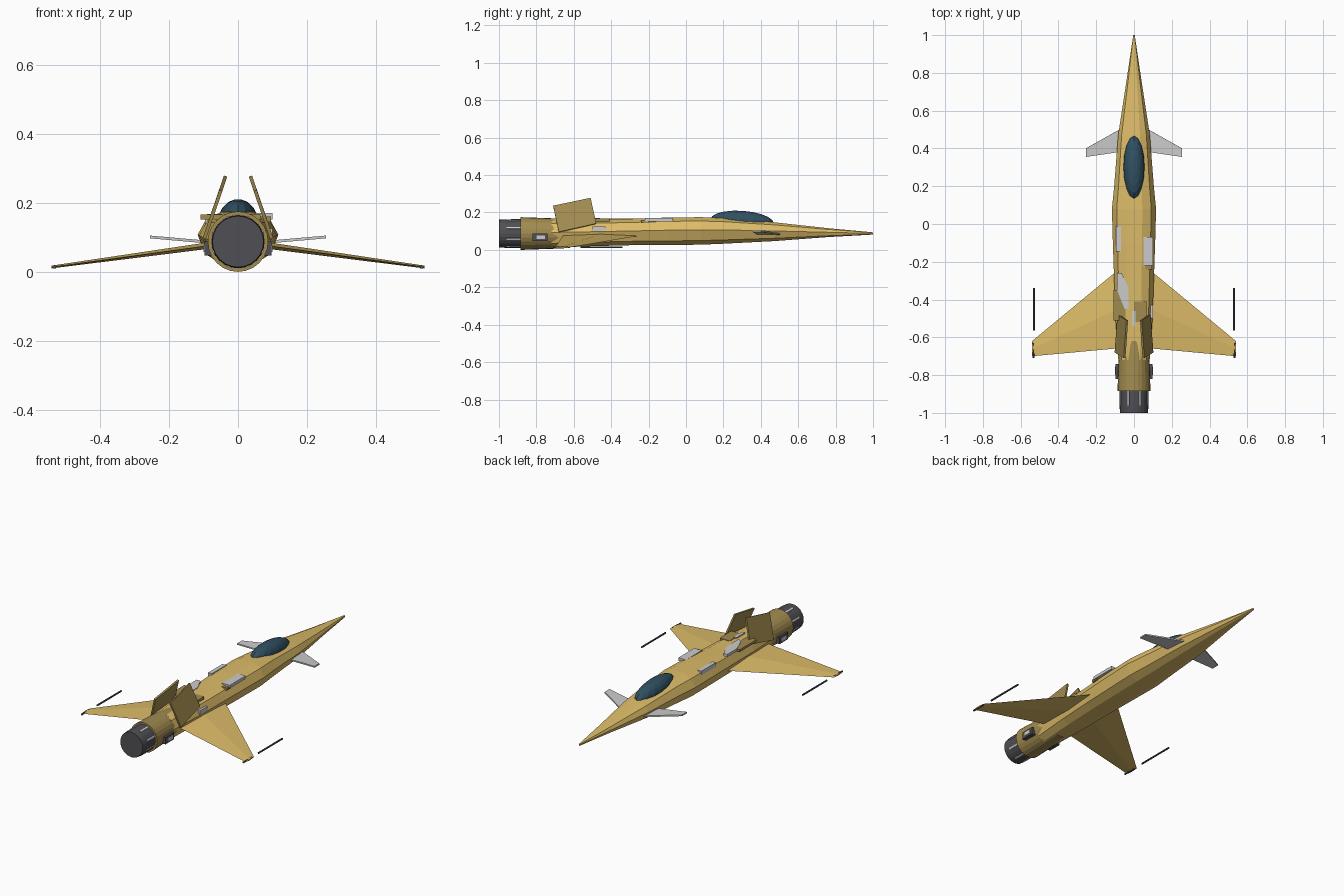
import bpy, bmesh, math
from mathutils import Vector, Matrix

if "Cube" in bpy.data.objects:
    bpy.data.objects.remove(bpy.data.objects["Cube"])


def material(name, color):
    m = bpy.data.materials.new(name)
    m.diffuse_color = (*color, 1)
    m.use_nodes = True
    m.node_tree.nodes["Principled BSDF"].inputs["Base Color"].default_value = m.diffuse_color
    return m


GOLD = material("gold", (0.72, 0.50, 0.14))
BRONZE = material("bronze", (0.36, 0.26, 0.08))
GREY = material("light_grey", (0.52, 0.52, 0.54))
DARK = material("dark_grey", (0.08, 0.08, 0.09))
GLASS = material("tinted_glass", (0.03, 0.08, 0.12))


def finish(name, bm, mat):
    bmesh.ops.recalc_face_normals(bm, faces=bm.faces)
    me = bpy.data.meshes.new(name)
    bm.to_mesh(me)
    bm.free()
    ob = bpy.data.objects.new(name, me)
    bpy.context.collection.objects.link(ob)
    me.materials.append(mat)
    return ob


def loft(name, rings, mat):
    bm = bmesh.new()
    loops = [[bm.verts.new(p) for p in r] for r in rings]
    n = len(loops[0])
    for a, b in zip(loops, loops[1:]):
        for i in range(n):
            bm.faces.new((a[i], a[(i + 1) % n], b[(i + 1) % n], b[i]))
    bm.faces.new(loops[0])
    bm.faces.new(loops[-1])
    return finish(name, bm, mat)


def plate(name, pts, thickness, mat):
    # planar outline thickened equally to both sides
    pts = [Vector(p) for p in pts]
    n = (pts[1] - pts[0]).cross(pts[2] - pts[0]).normalized() * thickness / 2
    return loft(name, [[p - n for p in pts], [p + n for p in pts]], mat)


def box(name, lo, hi, mat):
    (x0, y0, z0), (x1, y1, z1) = lo, hi
    ring = lambda z: [(x0, y0, z), (x1, y0, z), (x1, y1, z), (x0, y1, z)]
    return loft(name, [ring(z0), ring(z1)], mat)


def tube(name, stations, mat, x=0, z=0.0875, sides=24):
    # stations are (y, radius) pairs along the length
    rings = []
    for y, r in stations:
        rings.append([(x + r * math.cos(a), y, z + r * math.sin(a))
                      for a in (2 * math.pi * i / sides for i in range(sides))])
    return loft(name, rings, mat)


# Faceted fuselage: y, half width, bottom, top
stations = [(1.0, 0.004, 0.082, 0.094), (0.75, 0.041, 0.068, 0.117),
            (0.47, 0.084, 0.047, 0.148), (0.2, 0.105, 0.033, 0.170),
            (0.08, 0.117, 0.028, 0.175), (-0.1, 0.112, 0.026, 0.173),
            (-0.3, 0.105, 0.025, 0.166), (-0.5, 0.098, 0.02, 0.163),
            (-0.72, 0.083, 0.012, 0.163)]
section = [(1, 0.08), (0.78, 0.72), (0.38, 1), (-0.38, 1), (-0.78, 0.72),
           (-1, 0.08), (-0.8, -0.7), (-0.4, -1), (0.4, -1), (0.8, -0.7)]
loft("fuselage", [[(w * u, y, (b + t) / 2 + v * (t - b) / 2) for u, v in section]
                  for y, w, b, t in stations], GOLD)

# Canopy
bm = bmesh.new()
bmesh.ops.create_uvsphere(bm, u_segments=16, v_segments=10, radius=1,
                          matrix=Matrix.Translation((0, 0.3, 0.152))
                          @ Matrix.Rotation(math.radians(-4), 4, 'X')
                          @ Matrix.Diagonal((0.056, 0.17, 0.057, 1)))
finish("canopy", bm, GLASS)

# Engine housing and nozzle
tube("engine_housing", [(-0.62, 0.077), (-0.70, 0.081), (-0.885, 0.0875)], BRONZE)
tube("nozzle", [(-0.88, 0.077), (-0.97, 0.076), (-1.0, 0.074)], DARK)
for i in range(8):
    a = 2 * math.pi * (i + 0.5) / 8
    rib = box(f"nozzle_rib_{i}", (-0.005, -0.96, 0.072), (0.005, -0.885, 0.079), GREY)
    rib.data.transform(Matrix.Translation((0, 0, 0.0875)) @ Matrix.Rotation(a, 4, 'Y'))

for side, s in (("left", -1), ("right", 1)):
    # Tapered wing with a thin tip
    def wing_ring(x, front, rear, z, t):
        mid = (front + rear) / 2
        return [(s * x, front, z), (s * x, mid, z + t / 2),
                (s * x, rear, z), (s * x, mid, z - t / 2)]
    loft(f"wing_{side}", [wing_ring(0.05, -0.215, -0.655, 0.081, 0.020),
                          wing_ring(0.54, -0.62, -0.70, 0.014, 0.008)], GOLD)
    # Wing tip rods
    tube(f"tip_rod_{side}", [(-0.34, 0.005), (-0.565, 0.005)], DARK,
         x=s * 0.53, z=0.014, sides=8)
    tube(f"tip_pin_{side}", [(-0.63, 0.005), (-0.71, 0.005)], DARK,
         x=s * 0.532, z=0.014, sides=8)
    # Canard
    plate(f"canard_{side}", [(s * 0.05, 0.515, 0.083), (s * 0.255, 0.40, 0.101),
                             (s * 0.255, 0.355, 0.101), (s * 0.05, 0.385, 0.083)],
          0.008, GREY)
    # Inward leaning tail fin
    plate(f"tail_fin_{side}", [(s * 0.098, -0.68, 0.095), (s * 0.05, -0.71, 0.235),
                               (s * 0.036, -0.51, 0.277), (s * 0.083, -0.48, 0.14)],
          0.010, BRONZE)
    # Side pods on the engine housing
    box(f"engine_pod_{side}", (s * 0.07, -0.82, 0.047), (s * 0.097, -0.74, 0.088), DARK)
    box(f"engine_pod_cap_{side}", (s * 0.09, -0.80, 0.057), (s * 0.1, -0.755, 0.078), GREY)

# Irregular panels on the back
box("panel_front_left", (-0.095, -0.145, 0.14), (-0.07, -0.01, 0.165), GREY)
box("panel_front_right", (0.05, -0.22, 0.152), (0.1, -0.07, 0.170), GREY)
box("panel_right_step", (0.06, -0.24, 0.145), (0.095, -0.20, 0.160), BRONZE)
plate("panel_mid_left", [(-0.09, -0.26, 0.16), (-0.065, -0.26, 0.16),
                         (-0.028, -0.34, 0.16), (-0.028, -0.45, 0.16),
                         (-0.05, -0.45, 0.16), (-0.09, -0.35, 0.16)], 0.016, GREY)
box("panel_rear_left", (-0.108, -0.51, 0.152), (-0.045, -0.35, 0.166), BRONZE)
box("panel_rear_right", (0.0, -0.52, 0.152), (0.065, -0.41, 0.167), BRONZE)
box("panel_centre", (-0.01, -0.54, 0.155), (0.008, -0.46, 0.170), GREY)
box("panel_side_right", (0.085, -0.50, 0.10), (0.1, -0.43, 0.125), GREY)
